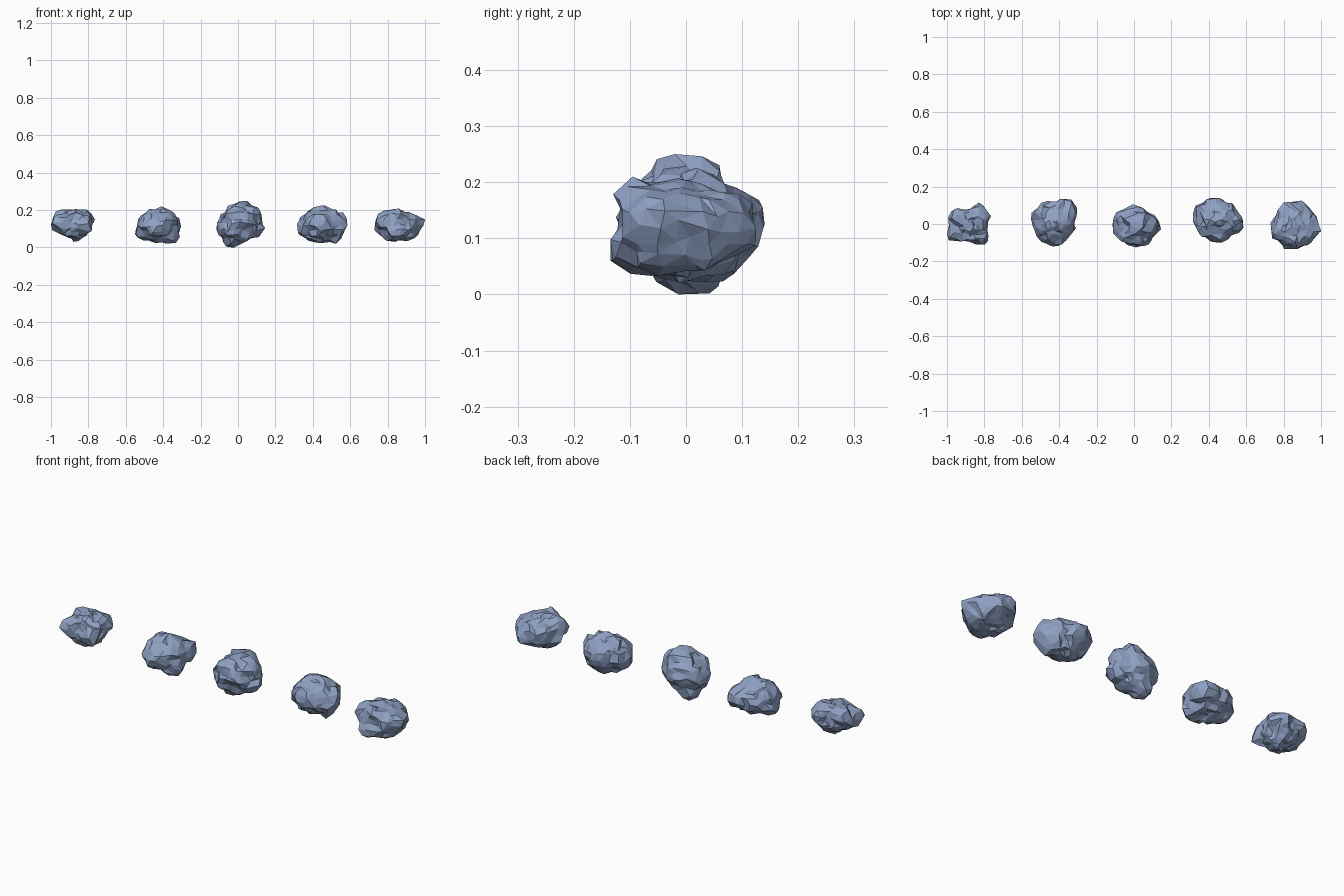
import bpy, bmesh, math
from mathutils import Vector, noise

cube = bpy.data.objects.get("Cube")
if cube:
    bpy.data.objects.remove(cube)

# One blue-grey stone colour
stone = bpy.data.materials.new("blue_grey_stone")
stone.use_nodes = True
COLOUR = (0.27, 0.35, 0.54, 1)
stone.diffuse_color = COLOUR
stone.node_tree.nodes["Principled BSDF"].inputs["Base Color"].default_value = COLOUR


def size_to_box(verts, low, high):
    """Give the rock its exact width, depth and height."""
    for axis in range(3):
        values = [v.co[axis] for v in verts]
        a, b = min(values), max(values)
        for v in verts:
            t = (v.co[axis] - a) / (b - a)
            v.co[axis] = low[axis] + t * (high[axis] - low[axis])


def make_rock(name, low, high, corners, seed):
    """Faceted boulder: a small ellipsoid core pulled to its corners and hollows, then chipped.

    Corners are hundredths of a unit from the middle of the rock.
    """
    core = (Vector(high) - Vector(low)) * 0.4
    pulls = [Vector(c) / 100 for c in corners]
    shift = Vector((seed * 7.3, seed * 3.1, seed * 5.7))
    bm = bmesh.new()
    bmesh.ops.create_icosphere(bm, subdivisions=3, radius=1)
    for v in bm.verts:
        d = v.co.normalized()
        # Distance from the middle, blended between the core and nearby corners
        weight = 0.35
        total = weight / Vector(a / b for a, b in zip(d, core)).length
        for p in pulls:
            w = math.exp(20 * (d.dot(p.normalized()) - 1))
            total += w * p.length
            weight += w
        crag = noise.noise_vector(d * 2.1 + shift) * 0.018
        chips = noise.noise_vector(d * 4.5 + shift) * 0.012
        v.co = d * total / weight + crag + chips
    size_to_box(bm.verts, low, high)
    bmesh.ops.recalc_face_normals(bm, faces=bm.faces)
    mesh = bpy.data.meshes.new(name)
    bm.to_mesh(mesh)
    bm.free()
    mesh.materials.append(stone)
    rock = bpy.data.objects.new(name, mesh)
    bpy.context.collection.objects.link(rock)


# Each rock: its box, then its corners and hollows
make_rock("rock_far_right", (-1, -0.11, 0.03), (-0.765, 0.115, 0.205),
          [(-9, 7, 6), (-12, -6, -2), (-11, 3, 2), (7, 11, 2), (9, -9, -1),
           (7, 0, 0), (2, 0, -9), (9, 4, 6), (-1, -7, 0), (-2, 7, 0),
           (5, 4, -4), (-5, 4, -4), (-5, -3, -5), (6, -3, -4)], 1)
make_rock("rock_right", (-0.55, -0.12, 0.02), (-0.305, 0.135, 0.22),
          [(-8, 8, 3), (10, 11, 2), (2, -12, 0), (-12, 2, -3), (-8, -7, 0),
           (11, 3, -2), (10, -4, -8), (-7, 0, 8), (6, 0, 9), (-1, 0, -9)], 2)
make_rock("rock_middle", (-0.115, -0.125, 0), (0.145, 0.105, 0.25),
          [(3, 1, 13), (9, 1, 9), (-5, 3, -12), (13, 0, -5), (-11, 0, -2), (-5, 0, 7),
           (0, 11, 2), (2, -11, 2), (8, -7, 0), (6, 3, -6), (-7, 7, 2)], 3)
make_rock("rock_left", (0.315, -0.10, 0.02), (0.585, 0.14, 0.225),
          [(-2, 12, 2), (6, 7, 3), (13, -2, 0), (1, -12, 1), (-12, -2, -1),
           (-10, 7, 3), (0, 0, 10), (-8, -1, -8), (8, 0, -8), (6, -2, 8)], 4)
make_rock("rock_far_left", (0.73, -0.135, 0.03), (1, 0.125, 0.21),
          [(2, 12, 1), (-8, 7, 3), (-12, -4, 4), (13, -1, 2), (0, -12, -6),
           (-1, -10, 6), (0, -8, 0), (7, -8, 4), (8, 6, 2), (-7, 0, -8),
           (8, -2, -8), (-1, 0, 8), (9, 0, -3)], 5)
